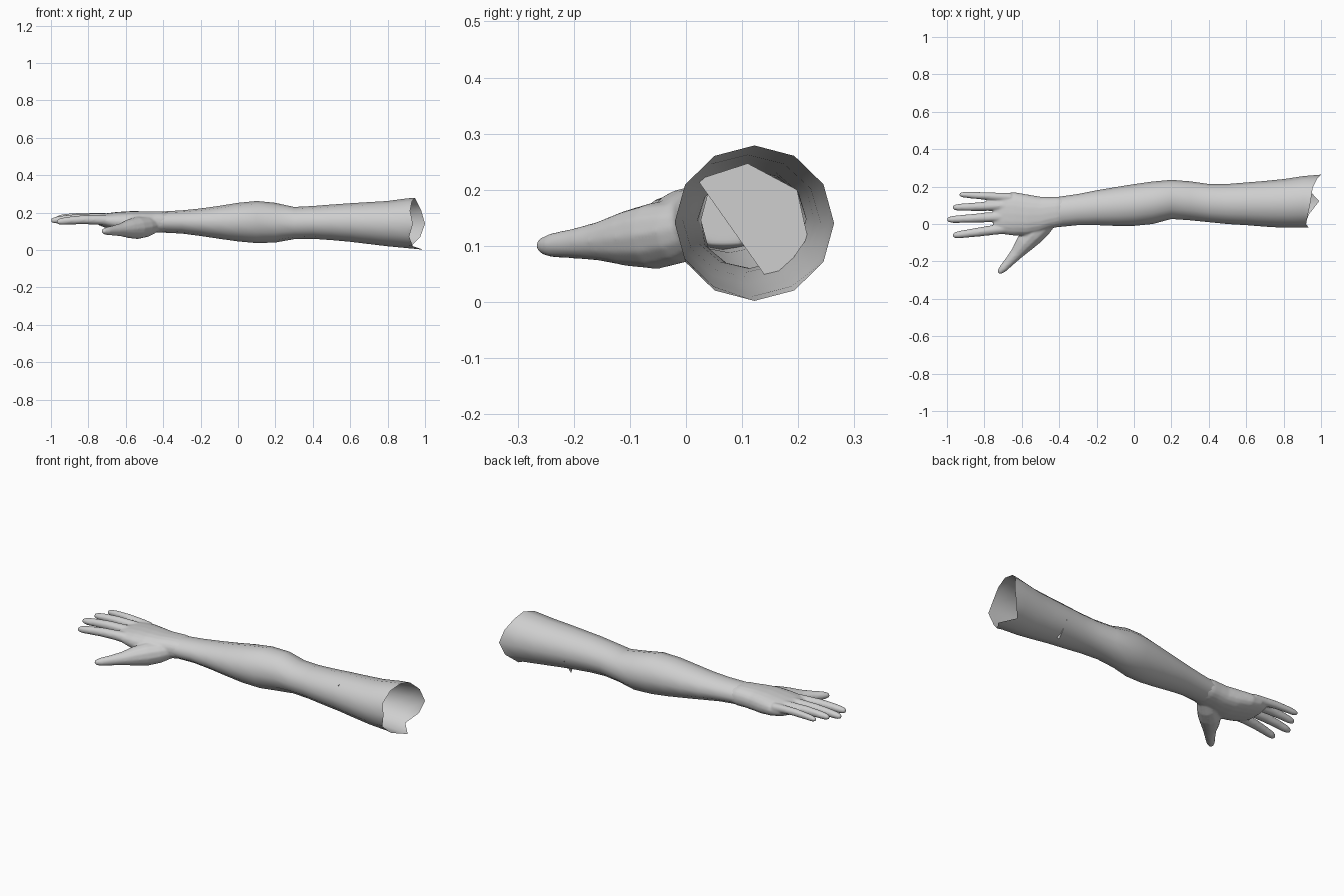
import bpy, bmesh, math
from mathutils import Vector

if "Cube" in bpy.data.objects:
    bpy.data.objects.remove(bpy.data.objects["Cube"])

skin = bpy.data.materials.new("light_grey_skin")
skin.diffuse_color = (0.62, 0.62, 0.62, 1)
skin.use_nodes = True
skin.node_tree.nodes["Principled BSDF"].inputs["Base Color"].default_value = skin.diffuse_color


def finish(bm, name):
    bmesh.ops.recalc_face_normals(bm, faces=bm.faces)
    me = bpy.data.meshes.new(name)
    bm.to_mesh(me)
    bm.free()
    me.materials.append(skin)
    ob = bpy.data.objects.new(name, me)
    bpy.context.collection.objects.link(ob)
    for p in me.polygons:
        p.use_smooth = True
    return ob


def loft(bm, rings, caps):
    """Skin a list of point rings."""
    vs = [[bm.verts.new(p) for p in r] for r in rings]
    n = len(vs[0])
    for a, b in zip(vs, vs[1:]):
        for i in range(n):
            j = (i + 1) % n
            bm.faces.new((a[i], a[j], b[j], b[i]))
    if caps:
        bm.faces.new(vs[0])
        bm.faces.new(vs[-1][::-1])


def section(x, y0, y1, z0, z1, n=12, power=1.0):
    """Rounded ring across the arm; angle 0 points to +y."""
    pts = []
    for i in range(n):
        a = 2 * math.pi * i / n
        c, s = math.cos(a), math.sin(a)
        pts.append(Vector((x, (y0 + y1) / 2 + (y1 - y0) / 2 * math.copysign(abs(c) ** power, c),
                           (z0 + z1) / 2 + (z1 - z0) / 2 * math.copysign(abs(s) ** power, s))))
    return pts


def digit(bm, path, n=12):
    """Closed round tube through (x, y, z, radius) points."""
    pts = [Vector(p[:3]) for p in path]
    rings = []
    for k, p in enumerate(pts):
        d = (pts[min(k + 1, len(pts) - 1)] - pts[max(k - 1, 0)]).normalized()
        side = d.cross(Vector((0, 0, 1))).normalized()
        up = side.cross(d)
        rings.append([p + path[k][3] * (side * math.cos(t) + up * math.sin(t))
                      for t in (2 * math.pi * i / n for i in range(n))])
    loft(bm, rings, True)


# Arm: x, y min, y max, z min, z max from wrist to shoulder
ARM = [(-.42, -.018, .143, .094, .205), (-.3, -.006, .16, .088, .212),
       (-.2, -.006, .18, .075, .222), (-.1, -.01, .197, .06, .236),
       (0, -.01, .213, .046, .252), (.1, 0, .227, .037, .262),
       (.2, .027, .236, .04, .252), (.3, .02, .228, .058, .23),
       (.4, .01, .214, .06, .235), (.5, 0, .214, .053, .243),
       (.6, -.006, .222, .044, .25), (.7, -.014, .23, .032, .256),
       (.8, -.02, .24, .02, .262), (.905, -.02, .256, .01, .276)]
# Torn shoulder rim: x for every 30 degrees
RIM = [1.0, .98, .955, .945, .93, .92, .935, .915, .935, .99, .925, .975]
bm = bmesh.new()
rings = [section(*s) for s in ARM]
edge = section(.95, -.02, .264, .002, .279)
for p, x in zip(edge, RIM):
    p.x = x
loft(bm, rings + [edge], False)
finish(bm, "arm")

# Partial inner wall inside the upper arm
bm = bmesh.new()
bm.faces.new([bm.verts.new((.62, y, z)) for y, z in
              ((.02, .218), (.155, .027), (.217, .115), (.198, .2), (.11, .247))])
finish(bm, "inner_wall")

# Hand: palm, fingers and thumb fused into one skin
bm = bmesh.new()
PALM = [(-.75, -.03, .14, .135, .185), (-.7, -.055, .165, .115, .197),
        (-.64, -.062, .17, .1, .204), (-.57, -.062, .158, .088, .208),
        (-.5, -.045, .146, .088, .207), (-.45, -.025, .145, .092, .207),
        (-.41, -.016, .146, .092, .207), (-.37, -.006, .142, .1, .2)]
loft(bm, [section(*s, n=20, power=.85) for s in PALM], True)

# base x, base y, base z, tip x, tip y, tip z, radius
FINGERS = [(-.66, .142, .168, -.935, .158, .174, .02),
           (-.68, .098, .168, -.97, .088, .17, .023),
           (-.68, .04, .166, -1.0, .023, .157, .024),
           (-.68, -.022, .158, -.97, -.062, .15, .024)]
for bx, by, bz, tx, ty, tz, r in FINGERS:
    b, t = Vector((bx, by, bz)), Vector((tx, ty, tz))
    path = []
    for f, k in ((0, 1.25), (.25, 1.1), (.5, 1.02), (.75, .9), (.9, .8), (.97, .6), (1, .3)):
        p = b.lerp(t, f)
        p.z += .008 * math.sin(math.pi * f)
        path.append((*p, r * k))
    digit(bm, path)

digit(bm, [(-.44, .03, .135, .04), (-.49, -.01, .125, .056), (-.54, -.055, .118, .06),
           (-.585, -.105, .113, .05), (-.625, -.155, .108, .035), (-.665, -.2, .104, .027),
           (-.7, -.238, .101, .022), (-.718, -.256, .1, .015), (-.724, -.264, .1, .007)])
hand = finish(bm, "hand")
m = hand.modifiers.new("fuse", 'REMESH')
m.mode = 'VOXEL'
m.voxel_size = .006
m.use_smooth_shade = True
m = hand.modifiers.new("soften", 'SMOOTH')
m.factor = .5
m.iterations = 5
